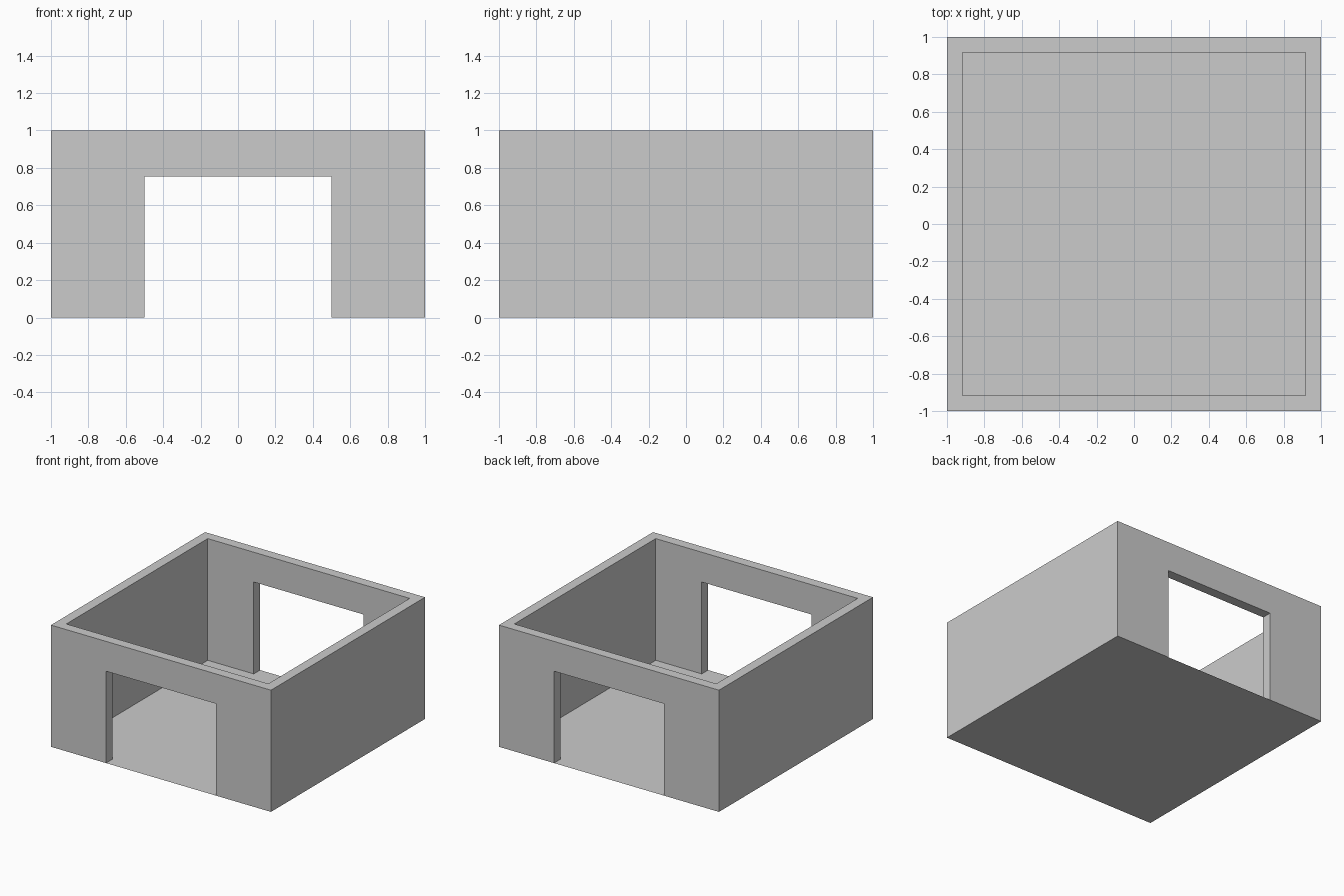
import bpy, bmesh

if "Cube" in bpy.data.objects:
    bpy.data.objects.remove(bpy.data.objects["Cube"])

WALL = 0.082      # wall thickness
DOOR_W = 1.0      # opening width
DOOR_H = 0.755    # opening height


def box(name, size, z0):
    bpy.ops.mesh.primitive_cube_add(size=1, location=(0, 0, z0 + size[2] / 2))
    ob = bpy.context.object
    ob.name = name
    ob.scale = size
    bpy.ops.object.transform_apply(location=True, scale=True)
    return ob


# Walls: a block hollowed out, with one passage through front and back
walls = box("walls", (2, 2, 1), 0)
inner = 2 - 2 * WALL
cutters = [box("room_cutter", (inner, inner, 2), -0.5),
           box("doorway_cutter", (DOOR_W, 3, DOOR_H + 0.5), -0.5)]
bpy.context.view_layer.objects.active = walls
for cutter in cutters:
    mod = walls.modifiers.new(cutter.name, 'BOOLEAN')
    mod.operation = 'DIFFERENCE'
    mod.solver = 'EXACT'
    mod.object = cutter
    bpy.ops.object.modifier_apply(modifier=mod.name)
for cutter in cutters:
    bpy.data.objects.remove(cutter)

# Open the wall undersides, which rest on the floor sheet
bm = bmesh.new()
bm.from_mesh(walls.data)
under = [f for f in bm.faces if all(v.co.z < 1e-4 for v in f.verts)]
bmesh.ops.delete(bm, geom=under, context='FACES')
bm.to_mesh(walls.data)
bm.free()

# Floor: a single thin sheet
bpy.ops.mesh.primitive_plane_add(size=2)
bpy.context.object.name = "floor"
